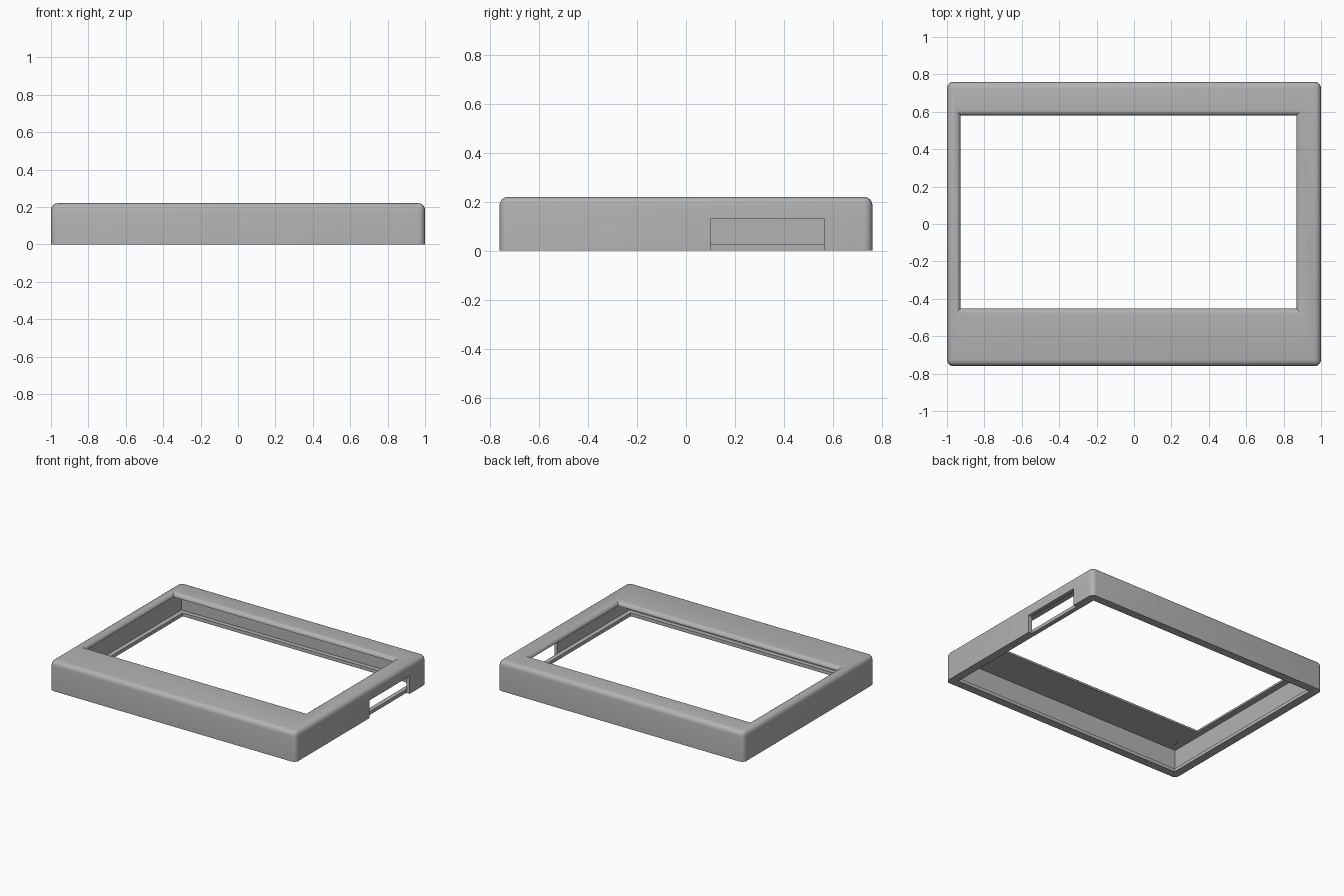
import bpy
import bmesh
import math

if "Cube" in bpy.data.objects:
    bpy.data.objects.remove(bpy.data.objects["Cube"], do_unlink=True)

HX, HY, H = 1.0, 0.76, 0.22      # outer half sizes and height
WALL, CEILING = 0.027, 0.19      # wall thickness, underside of the top
LIP_IN, LIP_H = 0.06, 0.025      # inward reach and height of the bottom lip
ROUND = 0.035

grey = bpy.data.materials.new("plain_grey")
grey.use_nodes = True
grey.diffuse_color = (0.45, 0.45, 0.45, 1)
grey.node_tree.nodes["Principled BSDF"].inputs["Base Color"].default_value = grey.diffuse_color


def finish(name, bm):
    bmesh.ops.recalc_face_normals(bm, faces=bm.faces)
    mesh = bpy.data.meshes.new(name)
    bm.to_mesh(mesh)
    bm.free()
    mesh.materials.append(grey)
    obj = bpy.data.objects.new(name, mesh)
    bpy.context.collection.objects.link(obj)
    return obj


def rect_loft(layers):
    """Stack of rectangles (x0, x1, y0, y1, z) skinned into a closed solid."""
    bm = bmesh.new()
    rings = [[bm.verts.new((x, y, z)) for x, y in ((x0, y0), (x1, y0), (x1, y1), (x0, y1))]
             for x0, x1, y0, y1, z in layers]
    bm.faces.new(rings[0][::-1])
    bm.faces.new(rings[-1])
    for a, b in zip(rings, rings[1:]):
        for i in range(4):
            j = (i + 1) % 4
            bm.faces.new((a[i], a[j], b[j], b[i]))
    return bm


def box(x0, x1, y0, y1, z0, z1):
    return rect_loft([(x0, x1, y0, y1, z) for z in (z0, z1)])


def cut(target, cutter):
    cutter.hide_render = True
    mod = target.modifiers.new("cut", "BOOLEAN")
    mod.operation, mod.solver, mod.object = "DIFFERENCE", "EXACT", cutter
    bpy.context.view_layer.objects.active = target
    bpy.ops.object.modifier_apply(modifier=mod.name)
    bpy.data.objects.remove(cutter, do_unlink=True)


# Outer shell with rounded corners and top edge, square bottom
bm = box(-HX, HX, -HY, HY, 0, H)
edges = [e for e in bm.edges if max(v.co.z for v in e.verts) > H / 2]
bmesh.ops.bevel(bm, geom=edges, offset=ROUND, segments=6, profile=0.5, affect="EDGES")
shell = finish("bezel_shell", bm)

# Hollow inside, open at the bottom
cut(shell, finish("cavity", box(-HX + WALL, HX - WALL, -HY + WALL, HY - WALL, -0.1, CEILING)))

# Off-centre window whose upper rim rolls outwards
wx0, wx1, wy0, wy1 = -0.927, 0.868, -0.452, 0.58
roll = H - CEILING
layers = [(wx0, wx1, wy0, wy1, 0.1)]
for i in range(7):
    a = math.radians(90 * i / 6)
    g = roll * (1 - math.cos(a))
    layers.append((wx0 - g, wx1 + g, wy0 - g, wy1 + g, CEILING + roll * math.sin(a)))
layers.append(layers[-1][:4] + (H + 0.1,))
cut(shell, finish("window_cutter", rect_loft(layers)))

# Connector slot in the side wall
cut(shell, finish("slot_cutter", box(HX - 0.05, HX + 0.1, 0.1, 0.565, -0.1, 0.13)))

# Lip around the inside of the bottom
lip = finish("bottom_lip", box(-HX + WALL, HX - WALL, -HY + WALL, HY - WALL, 0, LIP_H))
cut(lip, finish("lip_opening", box(-HX + LIP_IN, HX - LIP_IN, -HY + LIP_IN, HY - LIP_IN, -0.1, 0.1)))

# Small locating pegs under the top, one per corner
bm = bmesh.new()
for sx in (-1, 1):
    for sy in (-1, 1):
        peg = bmesh.ops.create_cone(bm, cap_ends=True, segments=16, radius1=0.012,
                                    radius2=0.012, depth=0.012)
        bmesh.ops.translate(bm, verts=peg["verts"], vec=(sx * 0.9, sy * 0.65, CEILING - 0.004))
pegs = finish("locating_pegs", bm)

# Smooth rounded surfaces, keep hard edges
bpy.ops.object.select_all(action="DESELECT")
for obj in (shell, lip, pegs):
    obj.select_set(True)
bpy.context.view_layer.objects.active = shell
bpy.ops.object.shade_smooth_by_angle(angle=math.radians(30))
